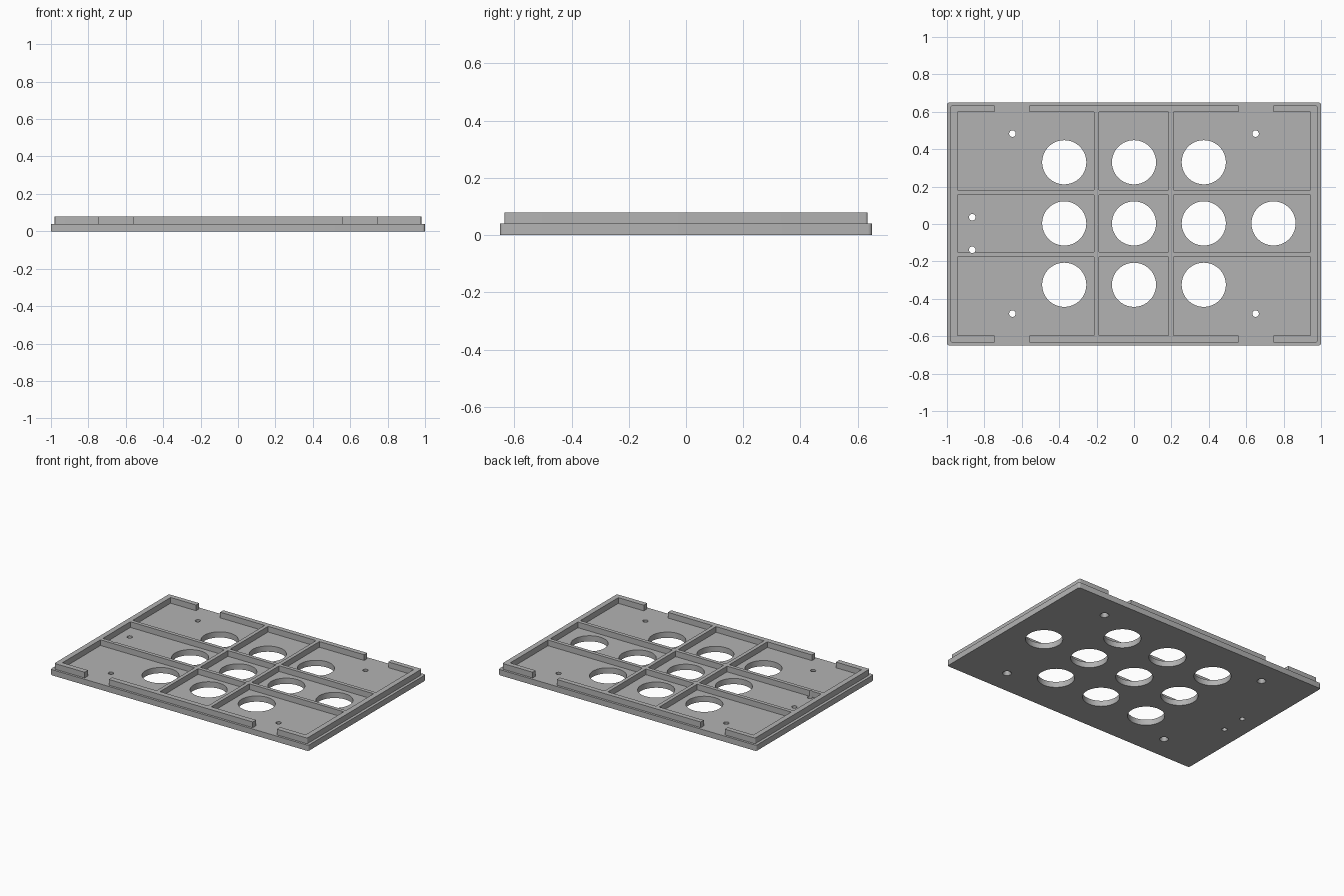
import bpy, bmesh, math

if "Cube" in bpy.data.objects:
    bpy.data.objects.remove(bpy.data.objects["Cube"])

grey = bpy.data.materials.new("plain grey")
grey.diffuse_color = (0.45, 0.45, 0.45, 1)
grey.use_nodes = True
grey.node_tree.nodes["Principled BSDF"].inputs["Base Color"].default_value = grey.diffuse_color

PLATE_TOP, RIM_TOP = 0.04, 0.08


def finish(name, bm):
    bmesh.ops.recalc_face_normals(bm, faces=bm.faces[:])
    mesh = bpy.data.meshes.new(name)
    bm.to_mesh(mesh)
    bm.free()
    mesh.materials.append(grey)
    ob = bpy.data.objects.new(name, mesh)
    bpy.context.collection.objects.link(ob)
    return ob


def slab(name, hx, hy, z0, z1, radius):
    """Rectangular slab with rounded vertical corners."""
    bm = bmesh.new()
    verts = []
    for i, (sx, sy) in enumerate([(1, 1), (-1, 1), (-1, -1), (1, -1)]):
        for k in range(6):
            a = math.pi / 2 * (i + k / 5)
            verts.append(bm.verts.new((sx * (hx - radius) + radius * math.cos(a),
                                       sy * (hy - radius) + radius * math.sin(a), z0)))
    face = bm.faces.new(verts)
    ext = bmesh.ops.extrude_face_region(bm, geom=[face])
    for v in ext["geom"]:
        if isinstance(v, bmesh.types.BMVert):
            v.co.z = z1
    return finish(name, bm)


def add_box(bm, x0, x1, y0, y1, z0, z1):
    res = bmesh.ops.create_cube(bm, size=1)
    for v in res["verts"]:
        v.co = ((x0 + x1) / 2 + v.co.x * (x1 - x0),
                (y0 + y1) / 2 + v.co.y * (y1 - y0),
                (z0 + z1) / 2 + v.co.z * (z1 - z0))


def add_cone(bm, x, y, z0, z1, r0, r1, n):
    res = bmesh.ops.create_cone(bm, cap_ends=True, segments=n,
                                radius1=r0, radius2=r1, depth=z1 - z0)
    bmesh.ops.translate(bm, verts=res["verts"], vec=(x, y, (z0 + z1) / 2))


def cut(ob, cutter):
    mod = ob.modifiers.new("cut", 'BOOLEAN')
    mod.operation = 'DIFFERENCE'
    mod.solver = 'EXACT'
    mod.object = cutter
    cutter.hide_render = True
    bpy.context.view_layer.update()
    mesh = bpy.data.meshes.new_from_object(
        ob.evaluated_get(bpy.context.evaluated_depsgraph_get()))
    ob.modifiers.clear()
    ob.data = mesh


# Base plate and the raised frame on top of it
plate = slab("base_plate", 1.0, 0.65, 0, PLATE_TOP, 0.014)
frame = slab("rim_and_ribs", 0.98, 0.634, PLATE_TOP, RIM_TOP, 0.008)

# Nine pockets leave the rim and the crossing ribs
bm = bmesh.new()
for x0, x1 in [(-0.943, -0.213), (-0.187, 0.185), (0.211, 0.943)]:
    for y0, y1 in [(-0.597, -0.176), (-0.15, 0.155), (0.181, 0.6)]:
        add_box(bm, x0, x1, y0, y1, 0.02, 0.1)
pockets = finish("pocket_cutter", bm)

# Gaps in the two long rim walls
bm = bmesh.new()
for sx in (-1, 1):
    for sy in (-1, 1):
        xs = sorted((sx * 0.558, sx * 0.745))
        ys = sorted((sy * 0.58, sy * 0.7))
        add_box(bm, *xs, *ys, 0.01, 0.11)
gaps = finish("gap_cutter", bm)

# Large round openings and small screw holes
bm = bmesh.new()
for col in (-1, 0, 1, 2):
    for y in (-0.325, 0.003, 0.33):
        if col < 2 or y == 0.003:
            add_cone(bm, col * 0.373, y, -0.1, 0.2, 0.118, 0.118, 64)
screws = [(x, y) for x in (-0.65, 0.65) for y in (-0.479, 0.483)]
for x, y in screws + [(-0.865, 0.036), (-0.865, -0.138)]:
    add_cone(bm, x, y, -0.1, 0.2, 0.0175, 0.0175, 24)
holes = finish("hole_cutter", bm)

# Countersinks under the four corner screw holes
bm = bmesh.new()
for x, y in screws:
    add_cone(bm, x, y, -0.01, 0.022, 0.034, 0.016, 24)
sinks = finish("countersink_cutter", bm)

cut(frame, pockets)
cut(frame, gaps)
cut(frame, holes)
cut(plate, holes)
cut(plate, sinks)

for cutter in (pockets, gaps, holes, sinks):
    bpy.data.objects.remove(cutter)

# Smooth the round walls, keep the hard edges
bpy.ops.object.select_all(action='DESELECT')
for ob in (plate, frame):
    ob.select_set(True)
bpy.context.view_layer.objects.active = plate
bpy.ops.object.shade_smooth_by_angle(angle=math.radians(30))
